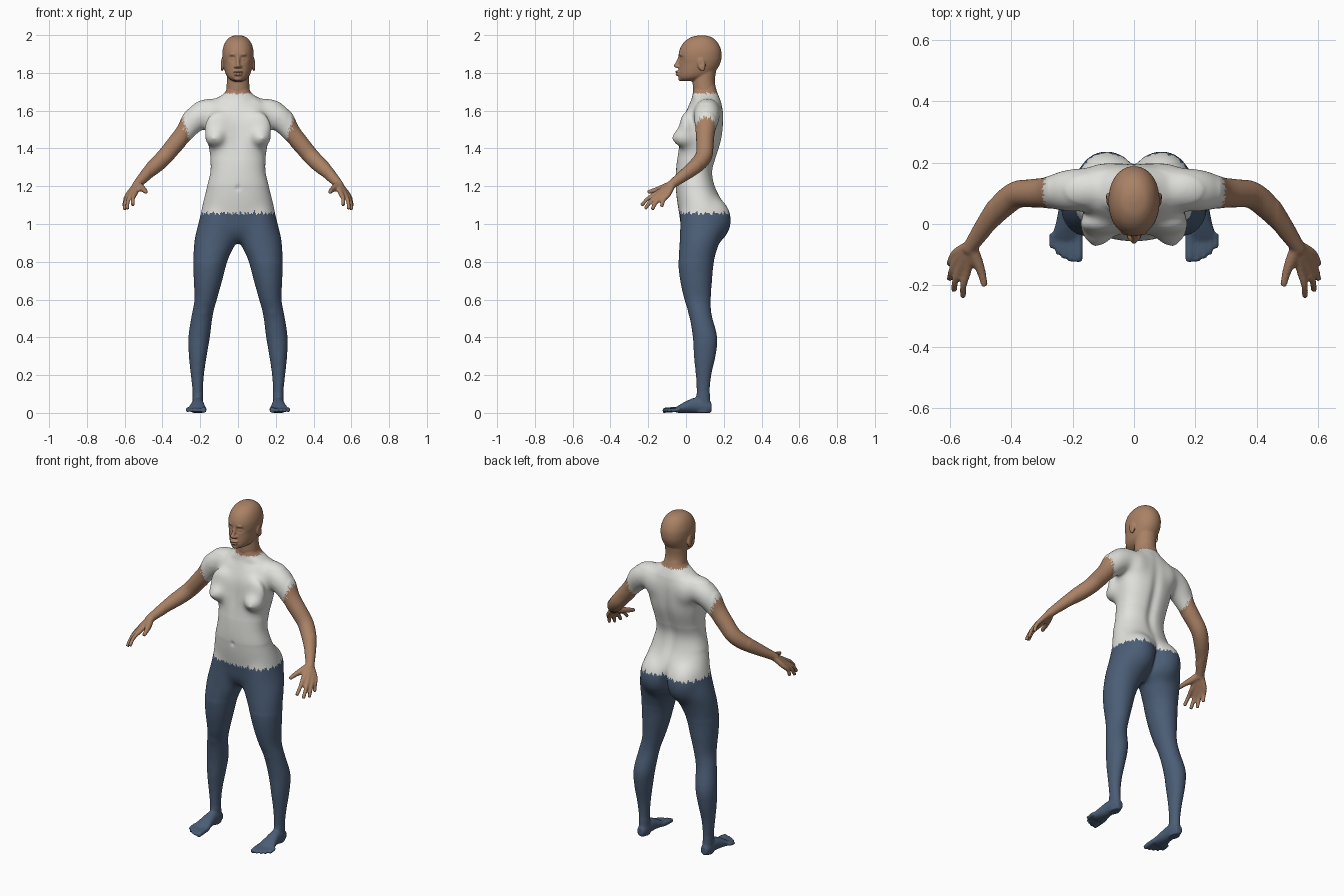
import bpy, bmesh, math
from mathutils import Vector, Matrix

Y, Z = Vector((0, 1, 0)), Vector((0, 0, 1))

cube = bpy.data.objects.get("Cube")
if cube:
    bpy.data.objects.remove(cube, do_unlink=True)


def material(name, colour):
    mat = bpy.data.materials.new(name)
    mat.use_nodes = True
    mat.diffuse_color = (*colour, 1)
    shader = mat.node_tree.nodes["Principled BSDF"]
    shader.inputs["Base Color"].default_value = (*colour, 1)
    shader.inputs["Roughness"].default_value = 0.7
    return mat


skin = material("brown skin", (0.40, 0.22, 0.13))
shirt = material("off white shirt", (0.75, 0.75, 0.72))
trousers = material("navy trousers", (0.07, 0.11, 0.18))


def spline(rows, steps=5):
    """Catmull-Rom interpolation of every column."""
    rows = [Vector(r) for r in rows]
    padded = [rows[0]] + rows + [rows[-1]]
    out = []
    for a, b, c, d in zip(padded, padded[1:], padded[2:], padded[3:]):
        for k in range(steps):
            t = k / steps
            out.append(b + (c - a) * (t / 2)
                       + (a * 2 - b * 5 + c * 4 - d) * (t * t / 2)
                       + (b * 3 - a - c * 3 + d) * (t ** 3 / 2))
    return out + [rows[-1]]


def tube(bm, rows, axis=None, sides=28, power=1.0):
    """Closed loft through rows of x, y, z, half width, half depth."""
    pts = spline(rows)
    rings = []
    for i, p in enumerate(pts):
        ahead, behind = pts[min(i + 1, len(pts) - 1)], pts[max(i - 1, 0)]
        t = axis or (Vector(ahead[:3]) - Vector(behind[:3])).normalized()
        u = (Y if axis == Z else Z).cross(t).normalized()
        v = t.cross(u)
        ring = []
        for k in range(sides):
            a = math.tau * k / sides
            c, s = (math.copysign(abs(f(a)) ** power, f(a)) for f in (math.cos, math.sin))
            ring.append(bm.verts.new(Vector(p[:3]) + u * c * p[3] + v * s * p[len(p) - 1]))
        rings.append(ring)
    for r, q in zip(rings, rings[1:]):
        for k in range(sides):
            j = (k + 1) % sides
            bm.faces.new((r[k], r[j], q[j], q[k]))
    bm.faces.new(rings[0][::-1])
    bm.faces.new(rings[-1])


def stack(bm, rows, power=1.0):
    """Horizontal sections: z, centre x, half width, front y, back y."""
    tube(bm, [(x, (f + b) / 2, z, w, (b - f) / 2) for z, x, w, f, b in rows], Z, 40, power)


def ball(bm, centre, radii, tilt=0):
    m = Matrix.Translation(centre) @ Matrix.Rotation(tilt, 4, 'X') @ Matrix.Diagonal((*radii, 1))
    bmesh.ops.create_uvsphere(bm, u_segments=32, v_segments=20, radius=1, matrix=m)


def fuse(bm, name, voxel):
    """Mirror the parts across x, merge them into one skin, return it as a bmesh."""
    bmesh.ops.recalc_face_normals(bm, faces=bm.faces)
    rough = bpy.data.meshes.new(name + " parts")
    bm.to_mesh(rough)
    bm.free()
    ob = bpy.data.objects.new(name, rough)
    bpy.context.collection.objects.link(ob)
    ob.modifiers.new("mirror", 'MIRROR').use_mirror_merge = False
    remesh = ob.modifiers.new("fuse", 'REMESH')
    remesh.mode = 'VOXEL'
    remesh.voxel_size = voxel
    graph = bpy.context.evaluated_depsgraph_get()
    mesh = bpy.data.meshes.new_from_object(ob.evaluated_get(graph))
    ob.modifiers.clear()
    ob.data = mesh
    mesh.name = name
    bpy.data.meshes.remove(rough)
    out = bmesh.new()
    out.from_mesh(mesh)
    return ob, out


def relax(bm, verts, times):
    for _ in range(times):
        bmesh.ops.smooth_vert(bm, verts=verts, factor=0.5,
                              use_axis_x=True, use_axis_y=True, use_axis_z=True)


def bump(d, width):
    return math.exp(-(d / width) ** 2)


def finish(ob, bm, mats):
    """Materials go on first, so that the face indices survive."""
    ob.data.materials.clear()
    for m in mats:
        ob.data.materials.append(m)
    for f in bm.faces:
        f.smooth = True
    bm.to_mesh(ob.data)
    bm.free()


# Torso and neck
bm = bmesh.new()
stack(bm, [(1.76, 0, .055, .04, .15), (1.7, 0, .066, .036, .166), (1.665, 0, .115, .03, .18),
           (1.62, 0, .165, .01, .195), (1.55, 0, .172, -.018, .2), (1.45, 0, .163, -.035, .192),
           (1.36, 0, .149, -.047, .165), (1.28, 0, .146, -.054, .142), (1.2, 0, .165, -.056, .155),
           (1.12, 0, .186, -.048, .192), (1.04, 0, .2, -.034, .215), (.98, 0, .19, -.028, .2),
           (.935, 0, .13, -.01, .16), (.905, 0, .07, .02, .12)], 0.88)

# Bust, seat and shoulder blade
ball(bm, (.118, -.004, 1.458), (.061, .074, .056))
ball(bm, (.105, .0, 1.51), (.078, .036, .09))
ball(bm, (.13, -.068, 1.452), (.016, .016, .014))
ball(bm, (.09, .118, 1.02), (.105, .124, .135))
ball(bm, (.095, .15, 1.57), (.07, .052, .085))

# Leg
stack(bm, [(1.08, .095, .095, -.03, .19), (.98, .108, .11, -.033, .212), (.9, .123, .112, -.036, .178),
           (.8, .147, .091, -.042, .149), (.7, .159, .076, -.032, .139), (.6, .171, .06, -.01, .132),
           (.52, .189, .057, .015, .137), (.4, .206, .058, .035, .167), (.3, .213, .048, .04, .158),
           (.2, .215, .036, .05, .136), (.1, .213, .028, .055, .127), (.03, .212, .029, .05, .131),
           (.0, .212, .027, .05, .129)])
ball(bm, (.185, .04, .54), (.035, .032, .045))

# Foot and toes
tube(bm, [(.212, .135, .028, .022, .026), (.212, .1, .035, .03, .036), (.213, .05, .04, .033, .041),
          (.215, 0, .031, .041, .031), (.217, -.035, .021, .05, .021), (.217, -.055, .015, .047, .014)], -Y)
for x, tip, r in ((.181, -.124, .015), (.206, -.123, .0105), (.228, -.114, .0105),
                  (.248, -.1, .01), (.267, -.08, .01)):
    tube(bm, [(x, -.03, .02, r), (x, tip + .025, .015, r), (x, tip, .012, r * .85)], -Y, 14)

# Arm
tube(bm, [(.05, .115, 1.595, .062), (.16, .113, 1.592, .071), (.225, .108, 1.555, .07),
          (.28, .102, 1.485, .053), (.335, .1, 1.42, .048), (.385, .095, 1.36, .046),
          (.435, .055, 1.31, .043), (.485, -.005, 1.262, .033), (.527, -.065, 1.217, .025),
          (.54, -.085, 1.2, .024)])

# Palm and fingers, each one running from the wrist to its tip
for knuckle, tip in (((.543, -.15, 1.165), (.557, -.237, 1.097)),
                     ((.565, -.14, 1.157), (.587, -.217, 1.079)),
                     ((.577, -.118, 1.154), (.601, -.18, 1.075)),
                     ((.581, -.094, 1.157), (.602, -.13, 1.09))):
    k, t = Vector(knuckle), Vector(tip)
    bend = k.lerp(t, .5) + Vector((.006, -.006, .005))
    start = Vector((.53, -.068, 1.215)).lerp(k, .12)
    tube(bm, [(*start, .019), (*k, .0145), (*bend, .0115), (*t, .0105)], None, 14)
tube(bm, [(.53, -.075, 1.21, .02), (.512, -.12, 1.192, .019), (.497, -.16, 1.18, .0145),
          (.487, -.203, 1.168, .011)], None, 14)

# Soften the seams between the parts, most of all at bust and seat
body, bm = fuse(bm, "body", .0055)
relax(bm, [v for v in bm.verts if abs(v.co.x) < .47 and v.co.z > .1], 30)
relax(bm, [v for v in bm.verts if abs(v.co.x) < .28
           and (.8 < v.co.z < 1.2 or 1.34 < v.co.z < 1.64)], 70)
relax(bm, bm.verts[:], 4)

# Spine hollow, seat cleft, navel and collar hollows
for v in bm.verts:
    x, y, z = v.co
    if y > .08:
        v.co.y -= .014 * bump(x, .028) * bump(z - 1.36, .2)
        v.co.y -= .032 * bump(x, .02) * bump(z - .99, .08)
    elif abs(x) < .2:
        v.co.y += .006 * bump(x, .012) * bump(z - 1.19, .014)
        v.co.y += .006 * bump(x, .03) * bump(z - 1.45, .1)
        v.co.y += .006 * bump(abs(x) - .07, .04) * bump(z - 1.65, .02)
    v.co.z = max(v.co.z, 0)


def teeth(a):
    """Ragged cloth edge around an angle."""
    return (abs(a * 3.7 % 1 - .5) + .6 * abs(a * 2.3 % 1 - .5)) * (.5 + .5 * math.sin(a * 5) ** 2)


# Clothes: hem, sleeve ends and neckline
for f in bm.faces:
    x, y, z = f.calc_center_median()
    round_body = math.atan2(y - .08, x)
    round_arm = math.atan2(y - .1, z - 1.49 + (abs(x) - .275) * .8)
    sleeve = max(.235, .268 + (z - 1.52) * .33 + .045 * teeth(round_arm * 2))
    if z < 1.045 + .04 * teeth(round_body * 2.4) and abs(x) < .3:
        f.material_index = 2
    elif abs(x) > sleeve or z > 1.685 + .02 * teeth(round_body * 2):
        f.material_index = 0
    else:
        f.material_index = 1
finish(body, bm, (skin, shirt, trousers))

# Head and upper neck
bm = bmesh.new()
stack(bm, [(1.999, 0, .015, .07, .1), (1.988, 0, .045, .025, .137), (1.96, 0, .069, -.013, .168),
           (1.92, 0, .082, -.035, .186), (1.88, 0, .083, -.04, .188), (1.85, 0, .079, -.036, .181),
           (1.82, 0, .073, -.038, .165), (1.79, 0, .063, -.04, .14), (1.77, 0, .048, -.036, .1),
           (1.756, 0, .025, -.022, .05)], .95)
stack(bm, [(1.84, 0, .058, .05, .165), (1.76, 0, .059, .036, .153), (1.7, 0, .063, .037, .163)])

# Nose, lips, chin, brow and ear
tube(bm, [(0, -.034, 1.885, .009), (0, -.046, 1.855, .01), (0, -.053, 1.836, .013),
          (0, -.04, 1.826, .013)], Z, 16)
ball(bm, (.013, -.043, 1.833), (.01, .011, .008))
ball(bm, (0, -.041, 1.805), (.025, .018, .008))
ball(bm, (0, -.04, 1.792), (.022, .017, .008))
ball(bm, (0, -.027, 1.77), (.022, .015, .014))
ball(bm, (.026, -.028, 1.897), (.018, .012, .008))
ball(bm, (.084, .082, 1.843), (.009, .021, .036), .2)

head, bm = fuse(bm, "head", .0034)
relax(bm, bm.verts[:], 10)

# Eye sockets with rounded lids, mouth line and ear bowl
for v in bm.verts:
    x, y, z = v.co
    side = abs(x)
    if y < .03:
        v.co.y += .013 * bump(side - .03, .019) * bump(z - 1.876, .015)
        v.co.y -= .007 * bump(side - .031, .011) * bump(z - 1.874, .008)
        v.co.y += .005 * bump(x, .022) * bump(z - 1.799, .004)
    elif side > .084:
        v.co.x -= math.copysign(.004, x) * bump(y - .08, .011) * bump(z - 1.848, .018)
finish(head, bm, (skin,))
